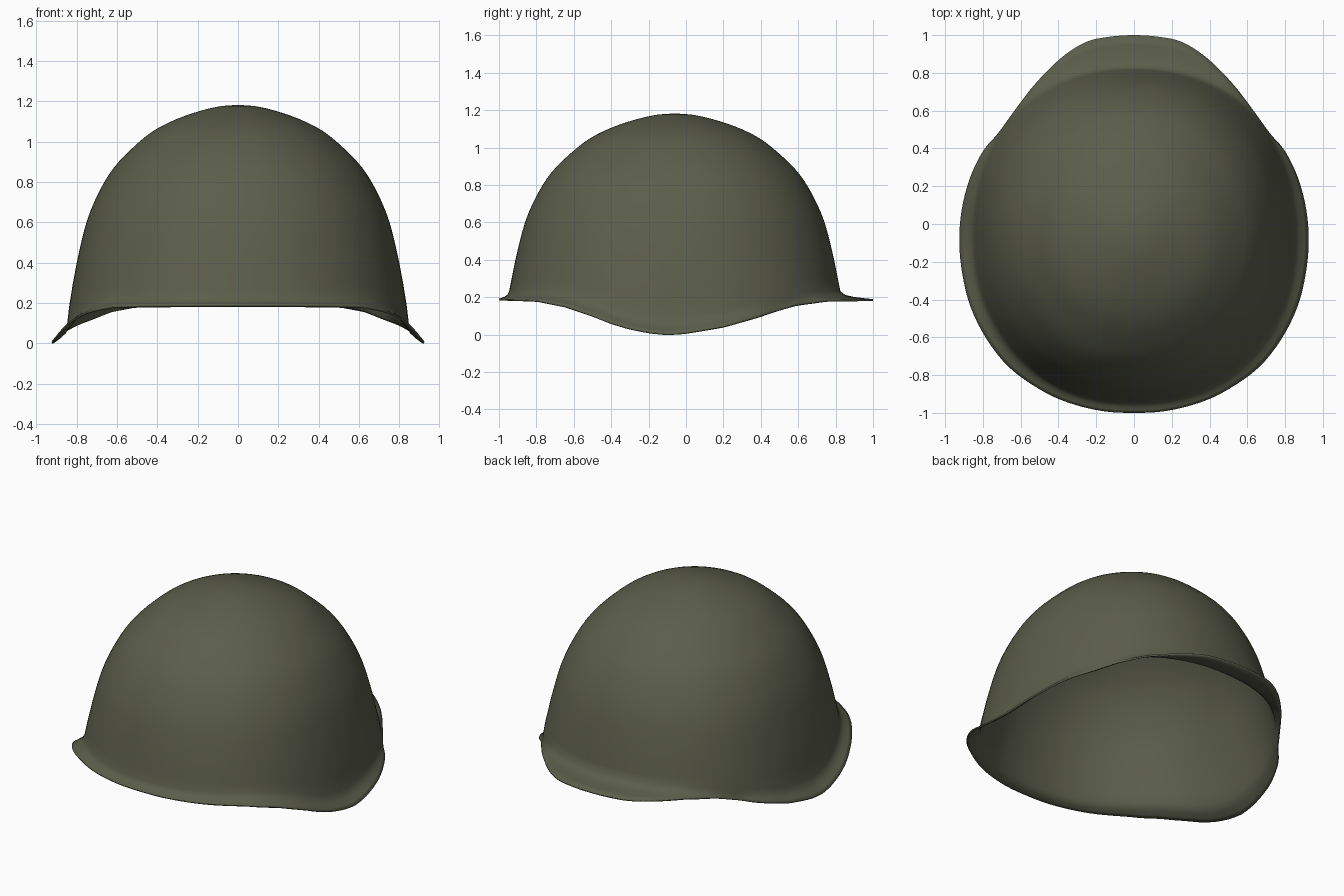
import bpy, bmesh, math
from mathutils import Vector

cube = bpy.data.objects.get("Cube")
if cube:
    bpy.data.objects.remove(cube, do_unlink=True)

CENTRE_Y = -0.06
STRETCH = 1.065      # dome depth relative to its width
SHOULDER = 0.4       # height where the rings become level

# Rim outline, left half, from the back to the front
RIM = [(0, 1), (.14, .99), (.25, .965), (.36, .9), (.46, .81), (.55, .71),
       (.64, .59), (.72, .48), (.8, .385), (.87, .24), (.913, .07),
       (.925, -.1), (.908, -.27), (.865, -.44), (.78, -.61), (.66, -.76),
       (.5, -.875), (.35, -.945), (.17, -.99), (0, -1)]
# Rim height along y
RIM_Z = [(-1, .192), (-.8, .185), (-.65, .155), (-.5, .105), (-.4, .065),
         (-.3, .035), (-.2, .015), (-.1, .005), (0, .012), (.2, .045),
         (.4, .1), (.6, .16), (.75, .185), (1, .19)]
# Dome half width by height: straight skirt, then crown
SKIRT = [(.06, .852), (.23, .832), (.4, .8)]
CROWN = [(.4, .8), (.6, .752), (.75, .69), (.87, .617), (.97, .522),
         (1.05, .425), (1.11, .31), (1.155, .18), (1.177, .08)]


def lerp_table(table, x):
    x = min(max(x, table[0][0]), table[-1][0])
    for (x0, y0), (x1, y1) in zip(table, table[1:]):
        if x <= x1:
            return y0 + (y1 - y0) * (x - x0) / (x1 - x0)


def smooth_curve(points, before, after, steps):
    """Catmull-Rom curve through the points, with one guide point at each end."""
    p = [Vector(q) for q in [before, *points, after]]
    out = []
    for a, b, c, d in zip(p, p[1:], p[2:], p[3:]):
        for i in range(steps):
            t = i / steps
            out.append(b + (c - a) * t / 2 + (2 * a - 5 * b + 4 * c - d) * t**2 / 2
                       + (3 * b - a - 3 * c + d) * t**3 / 2)
    return out + [p[-2]]


def dome_point(angle, z, half_width):
    n = 2.28 - .22 * min(z, 1)       # squarer near the rim, rounder on top
    c, s = math.cos(angle), math.sin(angle)
    r = half_width / (abs(c)**n + abs(s / STRETCH)**n)**(1 / n)
    return Vector((r * c, r * s + CENTRE_Y, z))


# Full rim loop, mirrored across x
half = smooth_curve(RIM, (-RIM[1][0], RIM[1][1]), (-RIM[-2][0], RIM[-2][1]), 4)
rim = half + [Vector((-p.x, p.y)) for p in reversed(half[1:-1])]
crown = smooth_curve(CROWN, (.23, .832), (1.183, 0), 3)

# One column of points per rim point, from the brim edge up to the crown
columns = []
for p in rim:
    angle = math.atan2(p.y - CENTRE_Y, p.x)
    edge = Vector((p.x, p.y, lerp_table(RIM_Z, p.y)))
    side = abs(math.cos(angle))
    base_z = edge.z + .03 + .035 * side**2
    base = dome_point(angle, base_z, lerp_table(SKIRT, base_z))
    col = [edge]
    for f, dip in ((.7, .004), (.4, .006), (.15, .004)):
        q = edge.lerp(base, 1 - f)
        q.z -= dip
        col.append(q)
    for f in (.06, .35, .7):
        z = base_z + (SHOULDER - base_z) * f
        col.append(dome_point(angle, z, lerp_table(SKIRT, z)))
    col += [dome_point(angle, z, w) for z, w in crown]
    columns.append(col)

bm = bmesh.new()
grid = [[bm.verts.new(q) for q in col] for col in columns]
top = bm.verts.new((0, CENTRE_Y, 1.183))
for a, b in zip(grid, grid[1:] + grid[:1]):
    for i in range(len(a) - 1):
        bm.faces.new((a[i], b[i], b[i + 1], a[i + 1]))
    bm.faces.new((a[-1], b[-1], top))
bmesh.ops.recalc_face_normals(bm, faces=bm.faces)
if top.normal.z < 0 or top.link_faces[0].normal.z < 0:
    bmesh.ops.reverse_faces(bm, faces=bm.faces)
mesh = bpy.data.meshes.new("helmet_shell")
bm.to_mesh(mesh)
bm.free()
shell = bpy.data.objects.new("helmet_shell", mesh)
bpy.context.collection.objects.link(shell)

# Painted steel
paint = bpy.data.materials.new("olive_paint")
paint.use_nodes = True
olive = (.105, .11, .07, 1)
paint.diffuse_color = olive
bsdf = paint.node_tree.nodes["Principled BSDF"]
bsdf.inputs["Base Color"].default_value = olive
bsdf.inputs["Roughness"].default_value = .7
mesh.materials.append(paint)

# Thin sheet, thickened inward
solid = shell.modifiers.new("sheet_thickness", 'SOLIDIFY')
solid.thickness = .01
solid.offset = -1

bpy.ops.object.select_all(action='DESELECT')
shell.select_set(True)
bpy.context.view_layer.objects.active = shell
bpy.ops.object.shade_smooth_by_angle(angle=math.radians(60))
